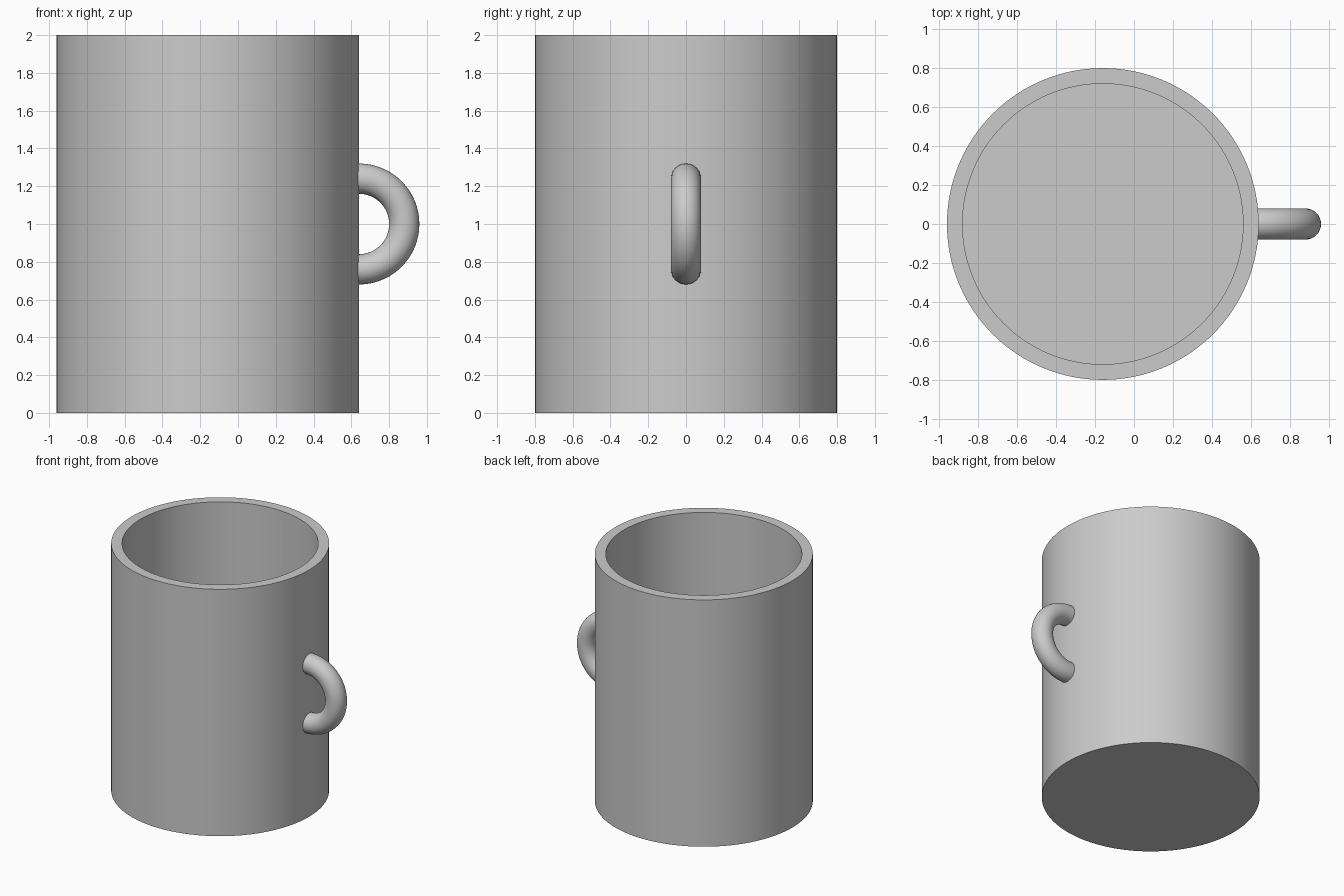
import bpy
import bmesh
import math
from mathutils import Matrix, Vector

cube = bpy.data.objects.get("Cube")
if cube:
    bpy.data.objects.remove(cube, do_unlink=True)

WALL = 0.08
RADIUS = 0.8
HEIGHT = 2.0
CENTRE_X = -0.16

grey = bpy.data.materials.new("plain_grey")
grey.use_nodes = True
colour = (0.6, 0.6, 0.6, 1)
grey.diffuse_color = colour
grey.node_tree.nodes["Principled BSDF"].inputs["Base Color"].default_value = colour


def finish(bm, name):
    """Turn a bmesh into a smooth-shaded object with crisp edges."""
    bmesh.ops.remove_doubles(bm, verts=bm.verts, dist=0.0001)
    bmesh.ops.recalc_face_normals(bm, faces=bm.faces)
    mesh = bpy.data.meshes.new(name)
    bm.to_mesh(mesh)
    bm.free()
    mesh.materials.append(grey)
    obj = bpy.data.objects.new(name, mesh)
    bpy.context.collection.objects.link(obj)
    bpy.ops.object.select_all(action="DESELECT")
    obj.select_set(True)
    bpy.context.view_layer.objects.active = obj
    bpy.ops.object.shade_smooth_by_angle(angle=math.radians(30))
    return obj


# Mug body: solid outer cylinder hollowed from the flat rim down to the floor
bm = bmesh.new()
bmesh.ops.create_cone(bm, cap_ends=True, segments=128, radius1=RADIUS, radius2=RADIUS,
                      depth=HEIGHT, matrix=Matrix.Translation((CENTRE_X, 0, HEIGHT / 2)))
top = max(bm.faces, key=lambda f: f.calc_center_median().z)
bmesh.ops.inset_region(bm, faces=[top], thickness=WALL, use_even_offset=True)
floor = bmesh.ops.extrude_face_region(bm, geom=[top])["geom"]
bmesh.ops.translate(bm, vec=(0, 0, WALL - HEIGHT),
                    verts=[g for g in floor if isinstance(g, bmesh.types.BMVert)])
if top.is_valid:
    bmesh.ops.delete(bm, geom=[top], context="FACES_ONLY")
finish(bm, "mug_body")

# Handle: a round section spun through half a turn, with its ends sunk in the wall
bm = bmesh.new()
pivot = Vector((CENTRE_X + RADIUS, 0, HEIGHT / 2))
facing = Matrix.Rotation(math.radians(90), 4, "Y")
ring = bmesh.ops.create_circle(bm, cap_ends=False, segments=32, radius=WALL,
                               matrix=Matrix.Translation(pivot + Vector((0, 0, 3 * WALL))) @ facing)
bmesh.ops.spin(bm, geom=ring["verts"] + list(bm.edges), cent=pivot, axis=(0, 1, 0),
               angle=math.pi, steps=48, use_duplicate=False)
ends = [e for e in bm.edges if e.is_boundary]
stub = bmesh.ops.extrude_edge_only(bm, edges=ends)["geom"]
bmesh.ops.translate(bm, vec=(-WALL / 2, 0, 0),
                    verts=[g for g in stub if isinstance(g, bmesh.types.BMVert)])
bmesh.ops.holes_fill(bm, edges=[e for e in bm.edges if e.is_boundary], sides=0)
finish(bm, "handle")
